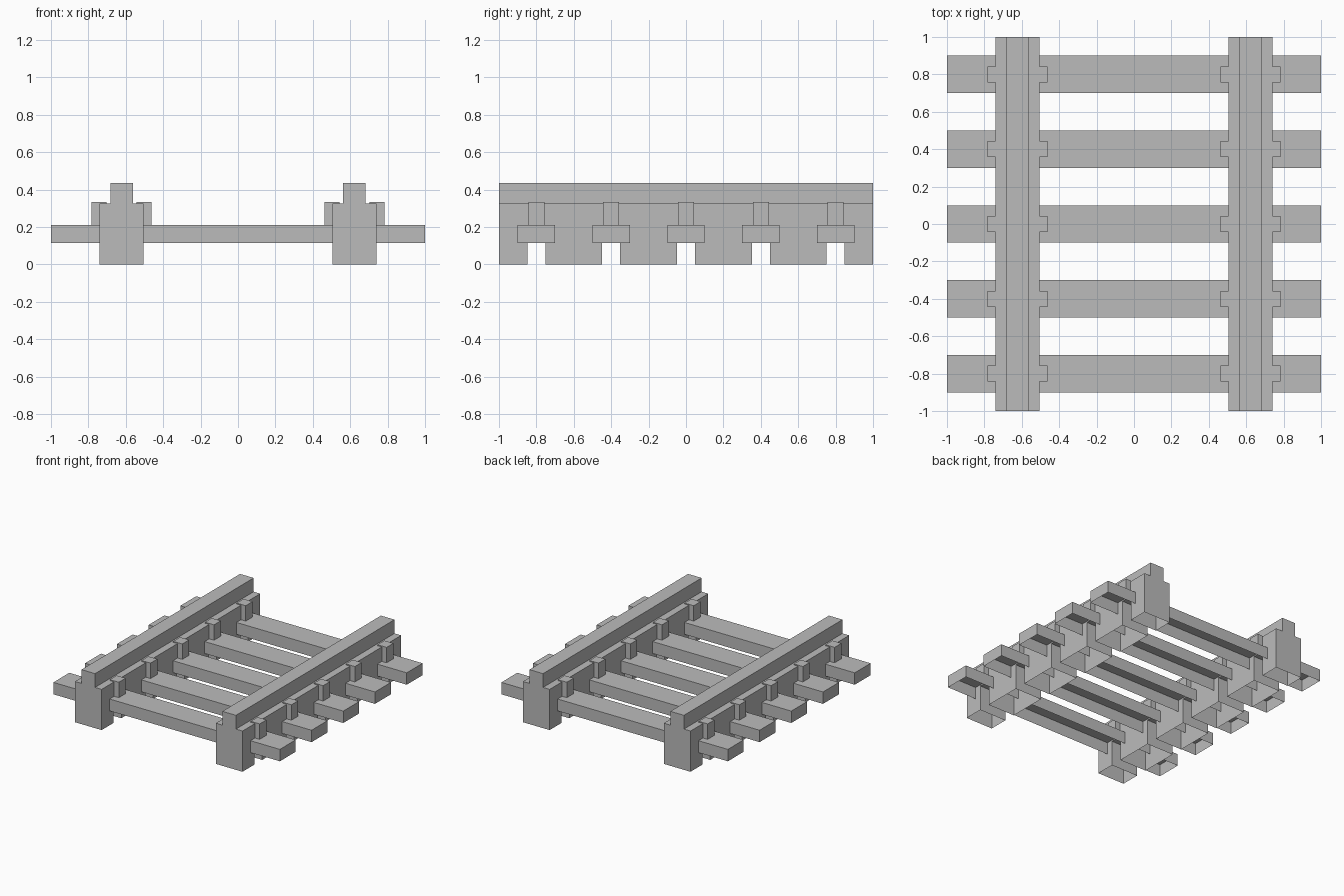
import bpy
import bmesh

cube = bpy.data.objects.get("Cube")
if cube:
    bpy.data.objects.remove(cube, do_unlink=True)

grey = bpy.data.materials.new("plain_grey")
grey.use_nodes = True
COLOUR = (0.5, 0.5, 0.5, 1)
grey.diffuse_color = COLOUR
grey.node_tree.nodes["Principled BSDF"].inputs["Base Color"].default_value = COLOUR


def prism(name, outline, x0, x1):
    """Extrude a (y, z) outline from x0 to x1, leaving the underside open."""
    bm = bmesh.new()
    face = bm.faces.new([bm.verts.new((x0, y, z)) for y, z in outline])
    new = bmesh.ops.extrude_face_region(bm, geom=[face], use_keep_orig=True)["geom"]
    moved = [v for v in new if isinstance(v, bmesh.types.BMVert)]
    bmesh.ops.translate(bm, verts=moved, vec=(x1 - x0, 0, 0))
    bmesh.ops.recalc_face_normals(bm, faces=bm.faces)
    low = min(z for _, z in outline)
    under = [f for f in bm.faces if all(v.co.z < low + 0.001 for v in f.verts)]
    bmesh.ops.delete(bm, geom=under, context="FACES")
    mesh = bpy.data.meshes.new(name)
    bm.to_mesh(mesh)
    bm.free()
    mesh.materials.append(grey)
    obj = bpy.data.objects.new(name, mesh)
    bpy.context.collection.objects.link(obj)
    return obj


def block(name, x0, x1, y0, y1, z0, z1):
    return prism(name, [(y0, z0), (y1, z0), (y1, z1), (y0, z1)], x0, x1)


ROWS = [0.4 * i for i in range(-2, 3)]
RAIL_X = 0.622
SHOULDER, TOP = 0.325, 0.435

# Side outline of a rail base, notched under every sleeper
base = [(-1, 0)]
for y in ROWS:
    base += [(y - 0.048, 0), (y - 0.048, 0.2), (y + 0.048, 0.2), (y + 0.048, 0)]
base += [(1, 0), (1, SHOULDER), (-1, SHOULDER)]

for side, label in ((1, "left"), (-1, "right")):
    x = side * RAIL_X
    # Rail base and narrower head
    prism(f"{label}_rail_base", base, x - 0.118, x + 0.118)
    block(f"{label}_rail_head", x - 0.06, x + 0.06, -1, 1, SHOULDER, TOP)
    # Clips gripping both edges of the rail
    for n, y in enumerate(ROWS):
        for part, offset in (("inner", -0.12), ("outer", 0.12)):
            c = x + side * offset
            block(f"{label}_{part}_clip_{n + 1}", c - 0.04, c + 0.04,
                  y - 0.043, y + 0.043, 0.21, 0.333)

# Sleepers
for n, y in enumerate(ROWS):
    block(f"sleeper_{n + 1}", -1, 1, y - 0.1, y + 0.1, 0.115, 0.21)
